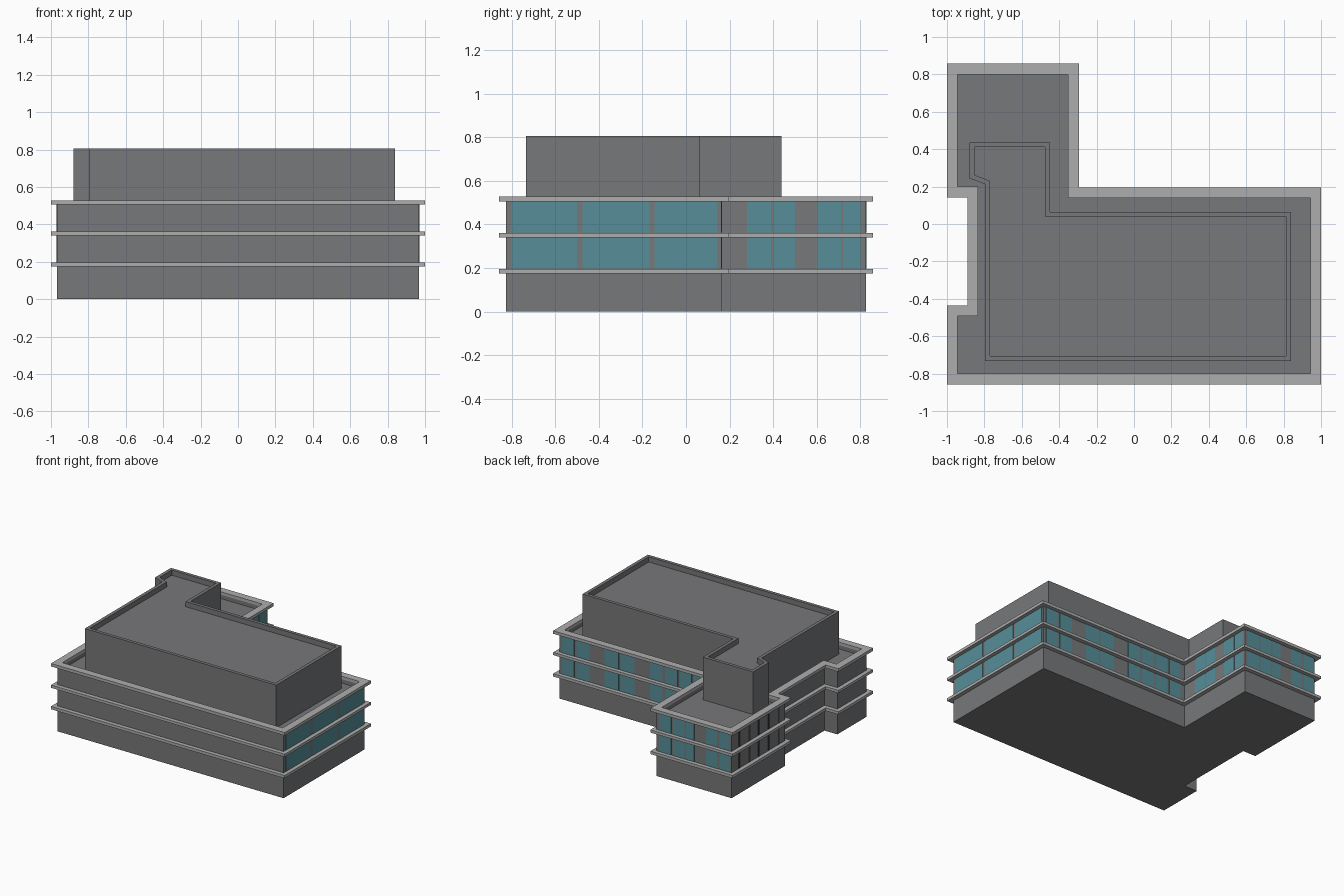
import bpy, bmesh
from mathutils import Vector

if "Cube" in bpy.data.objects:
    bpy.data.objects.remove(bpy.data.objects["Cube"])


def mat(name, rgb):
    m = bpy.data.materials.new(name)
    m.diffuse_color = (*rgb, 1)
    m.use_nodes = True
    m.node_tree.nodes["Principled BSDF"].inputs["Base Color"].default_value = m.diffuse_color
    return m


WALL = mat("wall_grey", (0.185, 0.188, 0.194))
TRIM = mat("trim_light_grey", (0.42, 0.42, 0.42))
GLASS = mat("teal_glass", (0.095, 0.275, 0.315))
DARK = mat("dark_mullion", (0.06, 0.06, 0.062))


def inset(poly, d):
    """Mitred inward offset of a counter-clockwise outline."""
    out = []
    n = len(poly)
    for i in range(n):
        p = Vector(poly[i])
        a = (p - Vector(poly[i - 1])).normalized()
        b = (Vector(poly[(i + 1) % n]) - p).normalized()
        na, nb = Vector((-a.y, a.x)), Vector((-b.y, b.x))
        out.append(tuple(p + (na + nb) * d / (1 + na.dot(nb))))
    return out


def finish(bm, name, material):
    bmesh.ops.recalc_face_normals(bm, faces=bm.faces)
    me = bpy.data.meshes.new(name)
    bm.to_mesh(me)
    bm.free()
    me.materials.append(material)
    ob = bpy.data.objects.new(name, me)
    bpy.context.collection.objects.link(ob)
    return ob


def loop(bm, poly, z):
    return [bm.verts.new((x, y, z)) for x, y in poly]


def bridge(bm, a, b):
    n = len(a)
    for i in range(n):
        j = (i + 1) % n
        bm.faces.new((a[i], a[j], b[j], b[i]))


def tray(name, poly, z0, z1, rim, floor, material):
    """Solid block with a sunken roof behind a parapet."""
    bm = bmesh.new()
    inner = inset(poly, rim)
    rings = [loop(bm, poly, z0), loop(bm, poly, z1),
             loop(bm, inner, z1), loop(bm, inner, floor)]
    for a, b in zip(rings, rings[1:]):
        bridge(bm, a, b)
    bm.faces.new(rings[0][::-1])
    bm.faces.new(rings[-1])
    return finish(bm, name, material)


def band(name, poly, z0, z1, width, material):
    """Closed ring with a rectangular section."""
    bm = bmesh.new()
    inner = inset(poly, width)
    rings = [loop(bm, poly, z0), loop(bm, poly, z1),
             loop(bm, inner, z1), loop(bm, inner, z0)]
    for i in range(4):
        bridge(bm, rings[i], rings[(i + 1) % 4])
    return finish(bm, name, material)


def plates(name, axis, pos, spans, material, t=0.003):
    """Thin panels on a wall facing the given axis, on both upper storeys."""
    bm = bmesh.new()
    for z0, z1 in STOREYS:
        for a, b in spans:
            c, s = ((a + b) / 2, abs(b - a))
            r = bmesh.ops.create_cube(bm, size=1)
            for v in r["verts"]:
                u, w, h = v.co.x * s + c, v.co.y * 2 * t + pos, v.co.z * (z1 - z0) + (z0 + z1) / 2
                v.co = (w, u, h) if axis == "x" else (u, w, h)
    return finish(bm, name, material)


# Outlines: slab edge and rooftop block
EDGE = [(-1, -0.857), (1, -0.857), (1, 0.195), (-0.295, 0.195), (-0.295, 0.857),
        (-1, 0.857), (-1, 0.143), (-0.89, 0.143), (-0.89, -0.435), (-1, -0.435)]
TOP = [(-0.797, -0.733), (0.84, -0.733), (0.84, 0.065), (-0.45, 0.065),
       (-0.45, 0.437), (-0.88, 0.437), (-0.88, 0.245), (-0.797, 0.213)]
STOREYS = [(0.197, 0.34), (0.362, 0.505)]

# Main body and rooftop block
tray("main_body", inset(EDGE, 0.032), 0, 0.51, 0.024, 0.475, WALL)
tray("rooftop_block", TOP, 0.475, 0.805, 0.026, 0.765, WALL)

# Projecting floor bands and roof edge
band("lower_band", EDGE, 0.174, 0.196, 0.045, TRIM)
band("middle_band", EDGE, 0.34, 0.361, 0.045, TRIM)
band("roof_edge", EDGE, 0.505, 0.528, 0.057, TRIM)

# Windows
plates("right_windows", "x", 0.968,
       [(-0.8, -0.5), (-0.475, -0.168), (-0.145, 0.143)], GLASS)
plates("main_back_windows", "y", 0.163,
       [(0.945, 0.84), (0.82, 0.71), (0.58, 0.46), (0.445, 0.325),
        (0.19, 0.085), (0.065, -0.045), (-0.065, -0.165), (-0.185, -0.29)], GLASS)
plates("wing_right_windows", "x", -0.327,
       [(0.28, 0.39), (0.4, 0.5), (0.6, 0.71), (0.72, 0.8)], GLASS)
plates("wing_back_windows", "y", 0.825,
       [(-0.35, -0.453), (-0.47, -0.565), (-0.58, -0.65),
        (-0.75, -0.845), (-0.865, -0.95)], GLASS)

# Slim dark mullions on the wing's left wall
plates("wing_left_mullions", "x", -0.968,
       [(y, y + 0.02) for y in (0.24, 0.36, 0.48, 0.6, 0.72)], DARK, 0.002)
